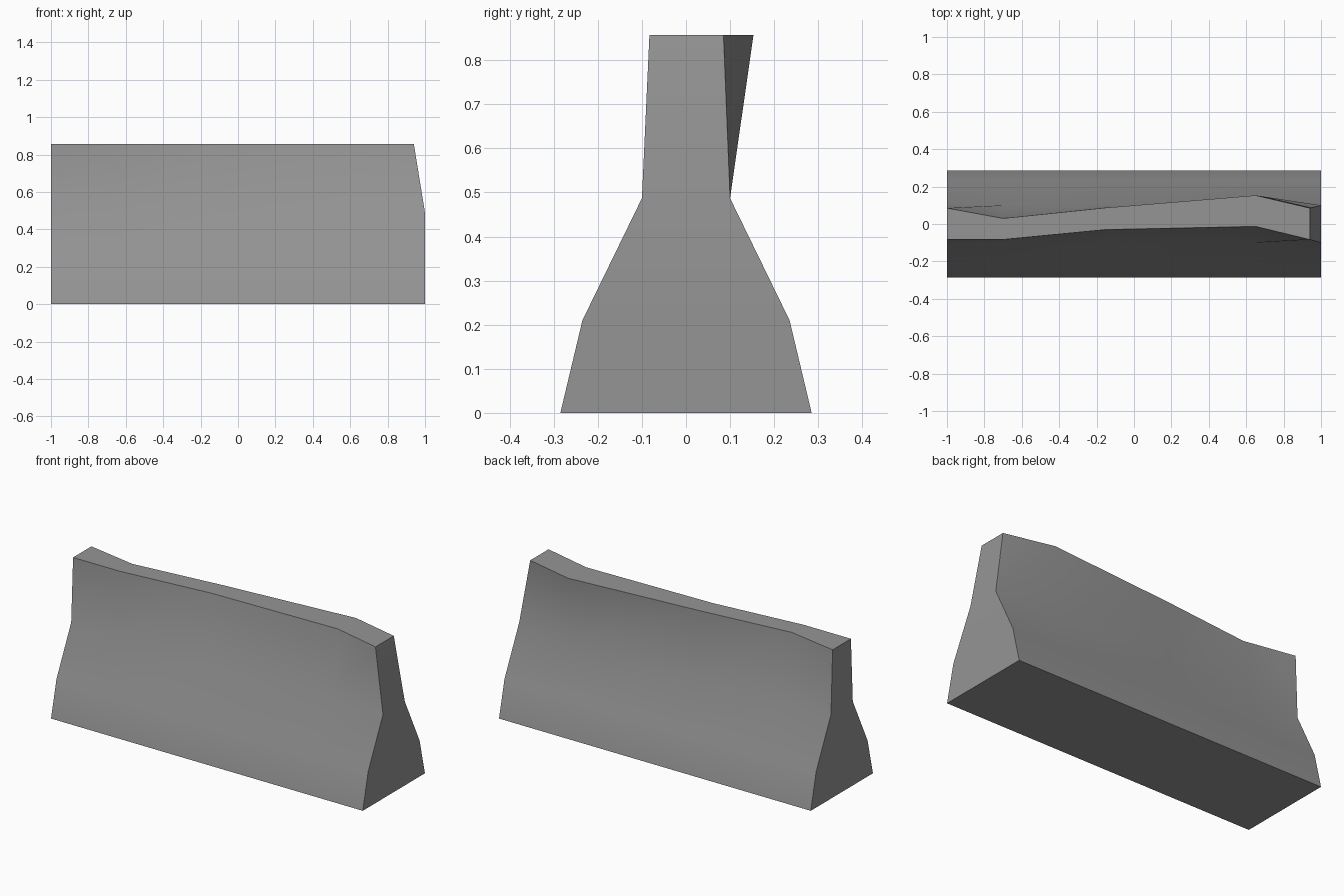
import bpy
import bmesh
import math

if "Cube" in bpy.data.objects:
    bpy.data.objects.remove(bpy.data.objects["Cube"], do_unlink=True)

# Concrete material
concrete = bpy.data.materials.new("concrete grey")
concrete.use_nodes = True
grey = (0.3, 0.3, 0.3, 1)
concrete.diffuse_color = grey
concrete.node_tree.nodes["Principled BSDF"].inputs["Base Color"].default_value = grey

# Half-width and height of the straight lower rows
rows = [(0.285, 0), (0.235, 0.21), (0.1, 0.487)]
top_z = 0.857
# Stations along the barrier: lower x, top x, top front y, top back y
stations = [
    (-1, -1, -0.083, 0.085),
    (-0.7, -0.7, -0.083, 0.03),
    (-0.15, -0.15, -0.03, 0.087),
    (0.65, 0.65, -0.013, 0.153),
    (1, 0.94, -0.083, 0.085),
]

bm = bmesh.new()
sections = []
for x, top_x, front, back in stations:
    points = [(x, -w, z) for w, z in rows]
    points += [(top_x, front, top_z), (top_x, back, top_z)]
    points += [(x, w, z) for w, z in reversed(rows)]
    sections.append([bm.verts.new(p) for p in points])

# Long sides, wavy top and base
count = len(sections[0])
for a, b in zip(sections, sections[1:]):
    for i in range(count):
        j = (i + 1) % count
        bm.faces.new((a[i], b[i], b[j], a[j]))

# End walls, split at each row
for ring in (sections[0], sections[-1]):
    for i in range(count // 2 - 1):
        bm.faces.new((ring[i], ring[i + 1], ring[-2 - i], ring[-1 - i]))
bmesh.ops.recalc_face_normals(bm, faces=bm.faces)

mesh = bpy.data.meshes.new("barrier")
bm.to_mesh(mesh)
bm.free()
mesh.materials.append(concrete)
barrier = bpy.data.objects.new("barrier", mesh)
bpy.context.collection.objects.link(barrier)

# Smooth flanks with crisp top and ends
bpy.ops.object.select_all(action="DESELECT")
barrier.select_set(True)
bpy.context.view_layer.objects.active = barrier
bpy.ops.object.shade_smooth_by_angle(angle=math.radians(45))
